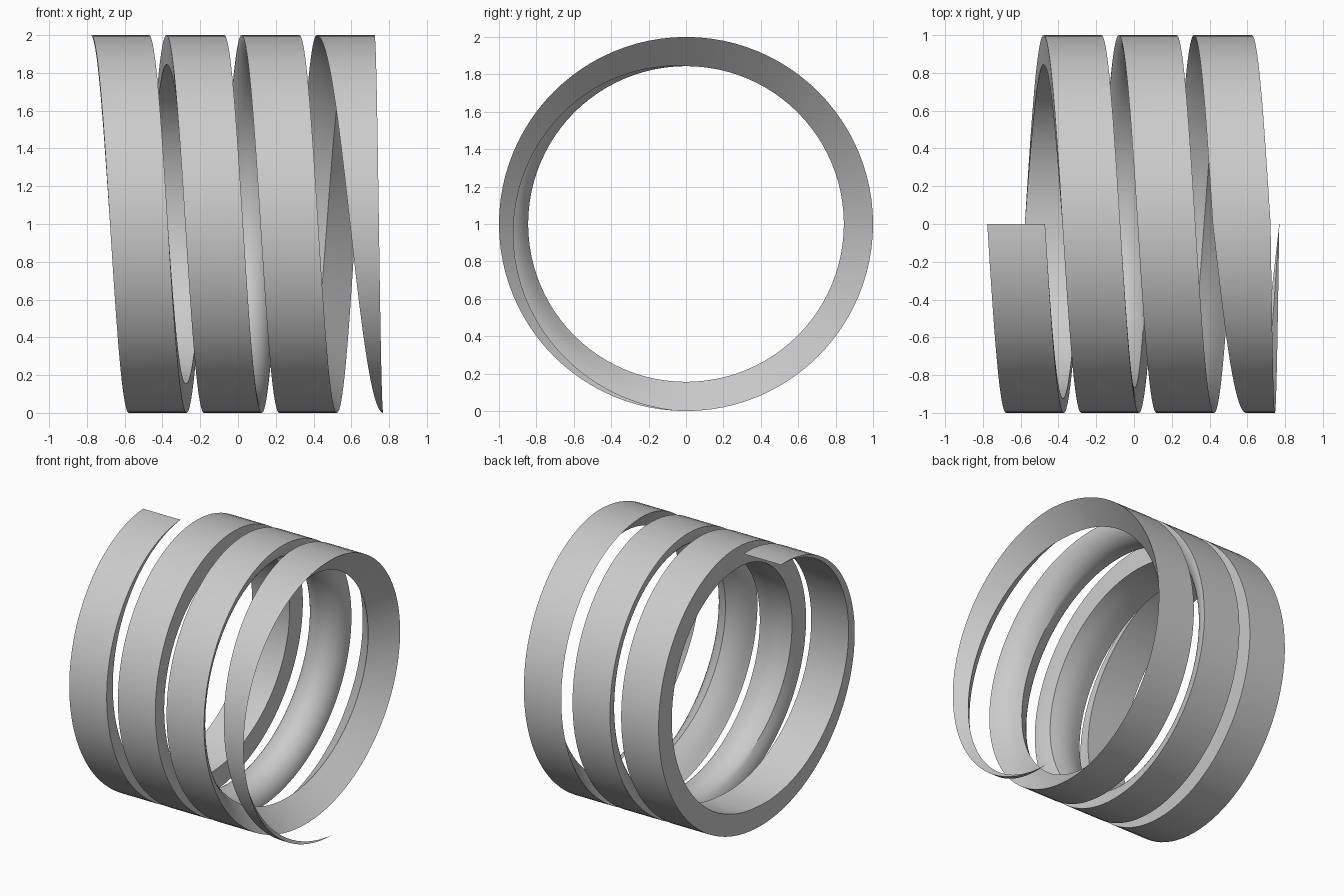
import bpy, bmesh
from math import sin, cos, pi

cube = bpy.data.objects.get("Cube")
if cube:
    bpy.data.objects.remove(cube, do_unlink=True)

TURNS, PER_TURN, ARC = 3.5, 96, 24
HALF_WIDTH, DEPTH = 0.153, 0.156
START_X, PITCH = -0.624, 0.398


def ramp(t, a, b):
    return min(max((t - a) / (b - a), 0.0), 1.0)


def section(t):
    """Coil section at turn t: flat strip, box, half round, wedge, then a point."""
    to_round, to_wedge = ramp(t, 1, 1.5), ramp(t, 2, 2.5)
    end = max(1 - ramp(t, 3, TURNS), 0.002)
    depth = DEPTH * max(ramp(t, 0, 0.5), 0.004) * end
    points = []
    for i in range(ARC + 1):
        c, s = cos(pi * i / ARC), sin(pi * i / ARC)
        box, wedge = 1 / max(abs(c), abs(s)), 1 / (abs(c) + abs(s))
        k = box + (1 - box) * to_round
        k += (wedge - k) * to_wedge
        points.append((c * k * HALF_WIDTH * end, 1 - s * k * depth))
    return points


# Sweep the changing section along the helix
bm = bmesh.new()
rings = []
steps = int(TURNS * PER_TURN)
for n in range(steps + 1):
    t = n / PER_TURN
    a = 2 * pi * t
    x = START_X + PITCH * t
    rings.append([bm.verts.new((x + dx, -r * sin(a), 1 + r * cos(a)))
                  for dx, r in section(t)])
for p, q in zip(rings, rings[1:]):
    for i in range(ARC + 1):
        j = (i + 1) % (ARC + 1)
        bm.faces.new((p[i], p[j], q[j], q[i]))
bm.faces.new(rings[0])
bm.faces.new(rings[-1])
bmesh.ops.recalc_face_normals(bm, faces=bm.faces)

mesh = bpy.data.meshes.new("coil")
bm.to_mesh(mesh)
bm.free()
coil = bpy.data.objects.new("coil", mesh)
bpy.context.collection.objects.link(coil)

# Plain grey
grey = bpy.data.materials.new("light_grey")
grey.use_nodes = True
grey.diffuse_color = (0.6, 0.6, 0.6, 1)
grey.node_tree.nodes["Principled BSDF"].inputs["Base Color"].default_value = (0.6, 0.6, 0.6, 1)
mesh.materials.append(grey)

bpy.ops.object.select_all(action='DESELECT')
coil.select_set(True)
bpy.context.view_layer.objects.active = coil
bpy.ops.object.shade_smooth_by_angle(angle=pi / 6)
